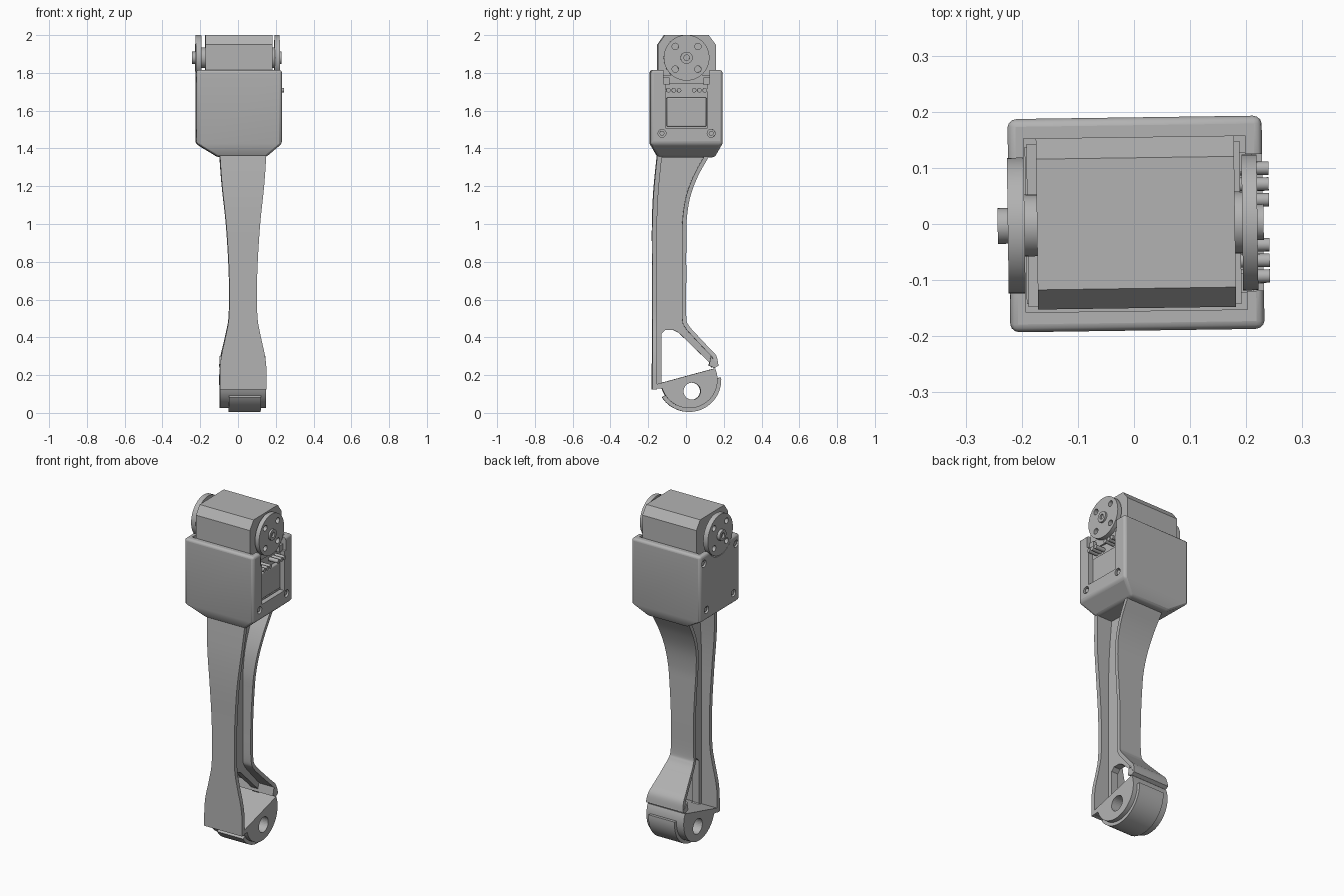
import bpy, bmesh, math
from mathutils import Matrix, Vector

old = bpy.data.objects.get("Cube")
if old:
    bpy.data.objects.remove(old, do_unlink=True)

grey = bpy.data.materials.new("plain grey")
grey.use_nodes = True
COLOUR = (0.45, 0.45, 0.45, 1)
grey.diffuse_color = COLOUR
grey.node_tree.nodes["Principled BSDF"].inputs["Base Color"].default_value = COLOUR
parts = []
LEG_X = 0.025


def finish(bm, name, bevel=0, segments=3):
    bmesh.ops.recalc_face_normals(bm, faces=bm.faces)
    mesh = bpy.data.meshes.new(name)
    bm.to_mesh(mesh)
    bm.free()
    mesh.materials.append(grey)
    ob = bpy.data.objects.new(name, mesh)
    bpy.context.collection.objects.link(ob)
    if bevel:
        mod = ob.modifiers.new("soft edges", "BEVEL")
        mod.width, mod.segments = bevel, segments
        mod.limit_method = "ANGLE"
    parts.append(ob)
    return ob


def loft(name, rings, **kw):
    """Skin closed rings of points and cap both ends."""
    bm = bmesh.new()
    vs = [[bm.verts.new(p) for p in r] for r in rings]
    n = len(vs[0])
    for a, b in zip(vs, vs[1:]):
        for i in range(n):
            j = (i + 1) % n
            bm.faces.new((a[i], a[j], b[j], b[i]))
    bm.faces.new(vs[0])
    bm.faces.new(vs[-1])
    return finish(bm, name, **kw)


def prism(name, profile, x0, x1, **kw):
    return loft(name, [[(x, y, z) for y, z in profile] for x in (x0, x1)], **kw)


def box(name, x0, x1, y0, y1, z0, z1, **kw):
    return prism(name, [(y0, z0), (y1, z0), (y1, z1), (y0, z1)], x0, x1, **kw)


def arc(y, z, r, a0, a1, n):
    angles = [math.radians(a0 + (a1 - a0) * i / n) for i in range(n + 1)]
    return [(y + r * math.cos(a), z + r * math.sin(a)) for a in angles]


def disc(name, x0, x1, y, z, r, n=32, **kw):
    return prism(name, arc(y, z, r, 0, 360, n)[:-1], x0, x1, **kw)


def cut(ob, *cutters):
    for c in cutters:
        mod = ob.modifiers.new("cut", "BOOLEAN")
        mod.operation, mod.solver, mod.object = "DIFFERENCE", "EXACT", c
        c.hide_render = True
        c.hide_set(True)
        c.display_type = "WIRE"


def smooth_path(pts, steps=6):
    """Catmull-Rom curve through the points."""
    pts = [Vector(p) for p in pts]
    q = [pts[0]] + pts + [pts[-1]]
    out = []
    for a, b, c, d in zip(q, q[1:], q[2:], q[3:]):
        for i in range(steps):
            t = i / steps
            out.append(0.5 * (2 * b + (c - a) * t + (2 * a - 5 * b + 4 * c - d) * t ** 2
                              + (3 * b - a - 3 * c + d) * t ** 3))
    return out + [pts[-1]]


WIDTHS = smooth_path([(0, .122), (.25, .122), (.4, .094), (.5, .076), (.65, .073),
                      (.8, .077), (1, .09), (1.2, .111), (1.355, .122), (1.42, .124)])


def half_width(z):
    for a, b in zip(WIDTHS, WIDTHS[1:]):
        if z <= b.x:
            return a.y + (b.y - a.y) * (z - a.x) / (b.x - a.x)
    return WIDTHS[-1].y


def flange(name, path, thickness):
    """Waisted strip following a side path, thickened towards +normal."""
    rings = []
    for i, p in enumerate(path):
        t = (path[min(i + 1, len(path) - 1)] - path[max(i - 1, 0)]).normalized()
        q = p + Vector((t.y, -t.x)) * thickness
        w = half_width(p.y)
        rings.append([(LEG_X - w, p.x, p.y), (LEG_X + w, p.x, p.y),
                      (LEG_X + w, q.x, q.y), (LEG_X - w, q.x, q.y)])
    return loft(name, rings)


# Leg: front and back flanges joined by a thin web
front = smooth_path([(-.18, .125), (-.18, .25), (-.18, .4), (-.18, .6), (-.18, .8),
                     (-.18, 1), (-.172, 1.18), (-.152, 1.38)])
back = smooth_path([(.14, 1.4), (.115, 1.35), (.06, 1.25), (.02, 1.14), (.002, 1.02), (0, .9),
                    (0, .7), (0, .51), (.012, .465), (.05, .42), (.12, .345), (.158, .303), (.17, .25)])
flange("front_flange", front, .025)
flange("back_flange", back, .022)
web = prism("leg_web", [p + Vector((.01, 0)) for p in front] + [p - Vector((.01, 0)) for p in back],
            LEG_X - .022, LEG_X + .022)
cut(web, prism("web_opening", [(-.13, .165), (-.11, .155), (.115, .21), (.135, .23), (.13, .26),
                               (-.04, .425), (-.07, .44), (-.11, .44), (-.13, .42)], -.2, .2))

# Foot: round block with an axle hole and a curved sole pad
FY, FZ = .015, .175
foot = prism("foot_block", [(-.165, .15), (-.18, .127)] + arc(FY, FZ, .15, 198, 384, 40),
             LEG_X - .122, LEG_X + .122)
cut(foot, disc("axle_hole", -.3, .3, .03, .115, .045))
prism("sole_pad", arc(FY, FZ, .17, 213, 364, 36) + arc(FY, FZ, .145, 364, 213, 36), -.05, .12)
prism("heel_lip", [(.13, .30), (.17, .25), (.15, .238), (.12, .25)], LEG_X - .122, LEG_X + .122)


# Housing: open-topped case tapering into the leg
def rect(x0, x1, y, z):
    return [(x0, -y, z), (x1, -y, z), (x1, y, z), (x0, y, z)]


housing = loft("housing", [rect(-.105, .145, .15, 1.353), rect(-.223, .23, .19, 1.425),
                           rect(-.223, .23, .19, 1.815)], bevel=.014)
cut(housing,
    box("cavity", -.195, .2, -.155, .155, 1.45, 1.9),
    box("window", .15, .3, -.108, .108, 1.505, 1.9),
    box("window_top", .15, .3, -.122, .122, 1.74, 1.9),
    disc("horn_notch", -.3, -.15, 0, 1.88, .126))

# Screws in recessed holes
for side, x, spots in ((1, .23, [(.13, 1.48)]), (-1, -.223, [(.13, 1.48), (.155, 1.765)])):
    for y, z in spots:
        for s in (-1, 1):
            cut(housing, disc("screw_hole", x - .02, x + .02, s * y, z, .021, 20))
            disc("screw", x - side * .025, x - side * .006, s * y, z, .013, 12)

# Motor: chamfered body, lower case and connector pins
prism("motor_body", [(-.15, 1.46), (.155, 1.46), (.155, 1.95), (.118, 2), (-.115, 2), (-.15, 1.95)],
      -.173, .18)
box("motor_case", -.193, .19, -.14, .14, 1.455, 1.665)
box("motor_panel", .18, .205, -.105, .105, 1.515, 1.67, bevel=.006)
box("motor_shoulder", -.19, .19, -.145, .145, 1.74, 1.79)
for s in (-1, 1):
    for y in (.04, .068, .096):
        disc("connector_pin", .17, .241, s * y, 1.708, .012, 16)
    box("case_bracket", .17, .212, s * .09, s * .125, 1.735, 1.775)

# Output horns on both sides, with bolt holes and hubs
for name, x0, x1, hub0, hub1 in (("left_horn", .193, .22, .175, .231),
                                 ("right_horn", -.225, -.195, -.243, -.17)):
    horn = disc(name, x0, x1, 0, 1.88, .121, 48)
    for y in (-.06, .06):
        for z in (1.82, 1.94):
            cut(horn, disc("bolt_hole", x0 - .02, x1 + .02, y, z, .017, 16))
    hub = disc(name + "_hub", hub0, hub1, 0, 1.88, .032, 24)
    cut(hub, disc("hub_bore", *((.22, .25) if x0 > 0 else (-.26, -.232)), 0, 1.88, .015, 16))
    disc(name + "_spacer", *((.175, .195) if x0 > 0 else (-.2, -.17)), 0, 1.88, .055)

# Slight twist of the whole assembly, then smooth shading with sharp edges
twist = Matrix.Rotation(.014, 4, "Z")
for ob in parts:
    ob.data.transform(twist)
bpy.ops.object.select_all(action="DESELECT")
for ob in parts:
    if not ob.hide_render:
        ob.select_set(True)
        bpy.context.view_layer.objects.active = ob
bpy.ops.object.shade_smooth_by_angle(angle=math.radians(30))
